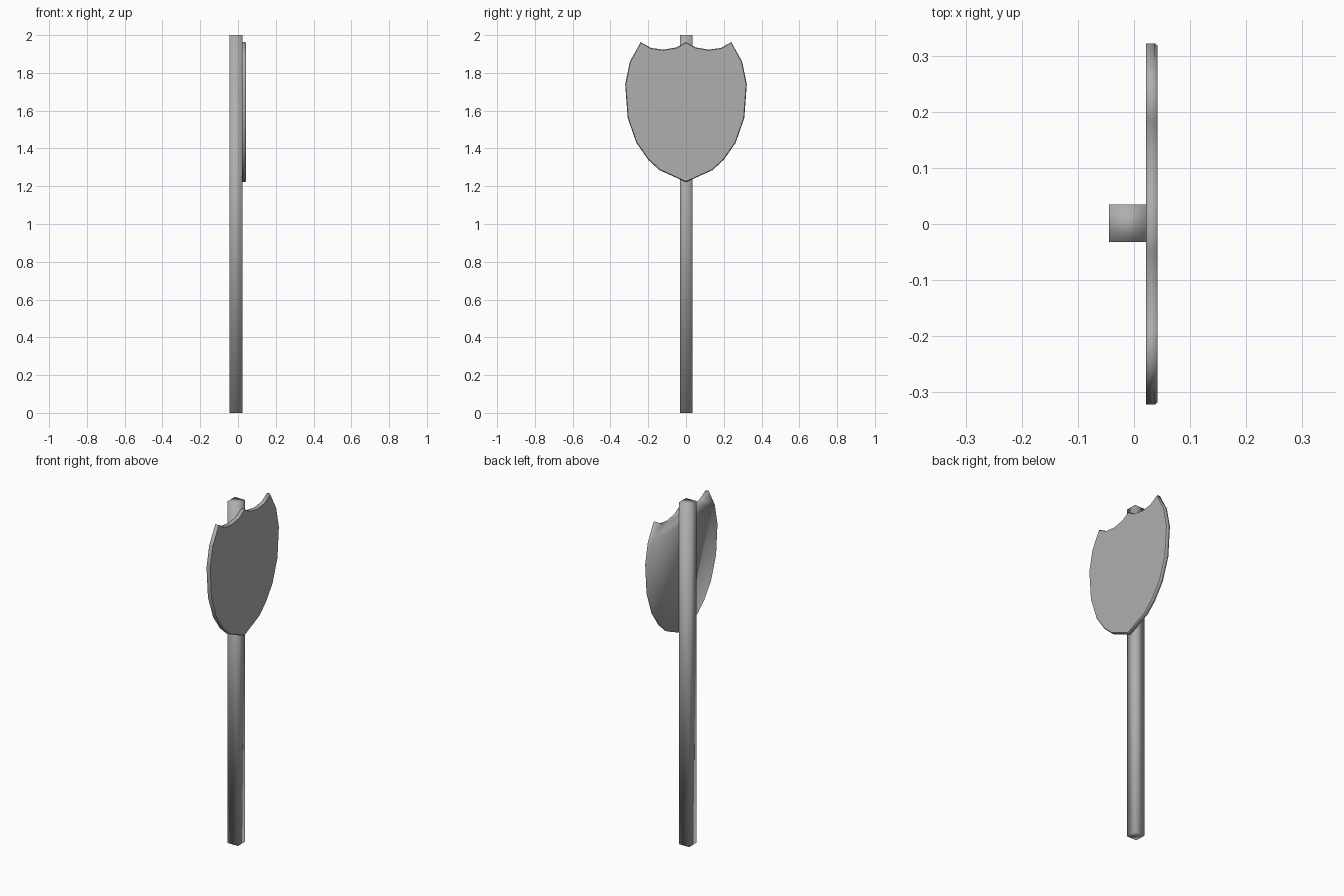
import bpy
import bmesh

if "Cube" in bpy.data.objects:
    bpy.data.objects.remove(bpy.data.objects["Cube"])

# Mid grey paint shared by both parts
grey = bpy.data.materials.new("mid_grey")
grey.diffuse_color = (0.43, 0.43, 0.43, 1)
grey.use_nodes = True
grey.node_tree.nodes["Principled BSDF"].inputs["Base Color"].default_value = grey.diffuse_color


def make_object(name, bm):
    bmesh.ops.recalc_face_normals(bm, faces=bm.faces)
    mesh = bpy.data.meshes.new(name)
    bm.to_mesh(mesh)
    bm.free()
    mesh.materials.append(grey)
    obj = bpy.data.objects.new(name, mesh)
    bpy.context.collection.objects.link(obj)
    return obj


# Square post, softly shaded
bm = bmesh.new()
bmesh.ops.create_cube(bm, size=1)
bmesh.ops.scale(bm, vec=(0.067, 0.067, 2), verts=bm.verts)
bmesh.ops.translate(bm, vec=(-0.011, 0.001, 1), verts=bm.verts)
for face in bm.faces:
    face.smooth = True
make_object("post", bm)

# Shield plate: half outline (y, z) from the top middle to the bottom tip
half = [(0, 1.963), (0.05, 1.935), (0.12, 1.923), (0.185, 1.932),
        (0.24, 1.963), (0.297, 1.86), (0.322, 1.74), (0.309, 1.563),
        (0.263, 1.43), (0.20, 1.34), (0.14, 1.285), (0, 1.222)]
outline = half + [(-y, z) for y, z in half[-2:0:-1]]

bm = bmesh.new()
back = bm.faces.new([bm.verts.new((0.0215, y, z)) for y, z in outline])
front = bmesh.ops.extrude_face_region(bm, geom=[back], use_keep_orig=True)["geom"]
bmesh.ops.translate(bm, vec=(0.0155, 0, 0),
                    verts=[v for v in front if isinstance(v, bmesh.types.BMVert)])
bmesh.ops.recalc_face_normals(bm, faces=bm.faces)

# Small bevel around the sign face
sign_face = [f for f in front if isinstance(f, bmesh.types.BMFace)]
bmesh.ops.inset_region(bm, faces=sign_face, thickness=0.004, depth=0.005)

# Flat sign face, smooth rim and back
for face in bm.faces:
    face.smooth = face.calc_center_median().x < 0.0415
make_object("shield_plate", bm)
